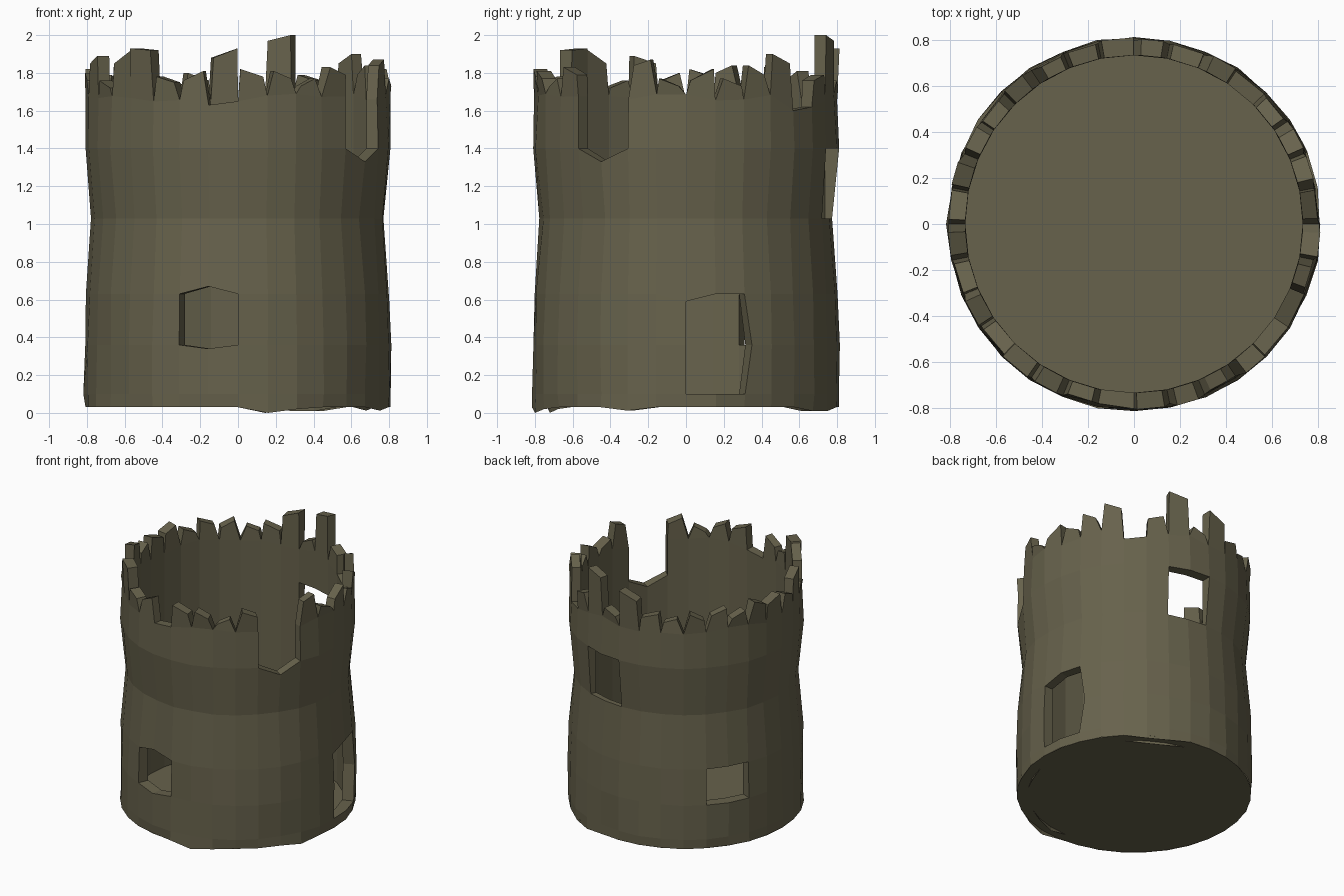
import bpy, bmesh, math, random

if "Cube" in bpy.data.objects:
    bpy.data.objects.remove(bpy.data.objects["Cube"])

random.seed(4)
N = 32                     # wall segments around
STEP = 2 * math.pi / N
R_IN = 0.735

# wall profile: (outer radius, height) per ring
ROWS = [(0.81, 0.03), (0.813, 0.10), (0.813, 0.36), (0.805, 0.63),
        (0.775, 1.03), (0.808, 1.40), (0.802, 1.66)]

# ring vertices that leave the regular grid: (column, row) -> (column, z)
MOVED = {(31, 0): (31, 0.03), (25, 0): (25, 0.0), (26, 0): (26, 0.02),
         (30, 0): (30, 0.012), (5, 0): (5, 0.01), (6, 0): (6, 0.01),
         (23, 3): (23, 0.67), (23, 2): (23, 0.34),      # front window
         (0, 3): (0, 0.59), (2, 2): (2.25, 0.36),       # side doorway
         (29, 5): (29, 1.33), (4, 6): (4, 1.60), (5, 6): (5, 1.62),
         (23, 6): (23, 1.63), (24, 6): (24, 1.65)}

# openings: (column, row) cells left out of the wall
HOLES = {(c, r) for cols, rows in (((22, 23), (2,)),    # front window
                                   ((0, 1), (1, 2)),    # side doorway
                                   ((12, 13), (2,)),    # left window
                                   ((6, 7), (4,)),      # upper back window
                                   ((28, 29), (5,)))    # broken gap in the rim
         for c in cols for r in rows}

# broken teeth, one per segment: heights of the two top corners (0 = missing)
TEETH = [(1.76, 1.82), (1.77, 1.73), (1.84, 1.79), (1.90, 1.85),
         (0, 0), (1.76, 1.79), (2.00, 1.97), (1.76, 1.72),
         (1.93, 1.88), (1.76, 1.80), (1.74, 1.77), (1.81, 1.76),
         (1.79, 1.83), (1.75, 1.79), (1.84, 1.80), (1.78, 1.82),
         (1.80, 1.76), (1.85, 1.89), (1.76, 1.72), (1.85, 1.92),
         (1.93, 1.92), (1.78, 1.75), (1.76, 1.81), (0, 0),
         (1.82, 1.78), (1.81, 1.77), (1.73, 1.77), (1.83, 1.79),
         (0, 0), (0, 0), (1.84, 1.87), (1.77, 1.73)]

jitter = [[random.uniform(-0.006, 0.006) for _ in ROWS] for _ in range(N)]
rim = [random.uniform(-0.015, 0.03) for _ in range(N)]

bm = bmesh.new()
outer, inner = {}, {}


def add_point(key, col, r, z):
    """Make the outer and inner vertex of one wall point."""
    if key not in outer:
        a = col * STEP
        outer[key] = bm.verts.new((r * math.cos(a), r * math.sin(a), z))
        inner[key] = bm.verts.new((R_IN * math.cos(a), R_IN * math.sin(a), z))
    return key


def ring(c, r):
    c %= N
    col, z = MOVED.get((c, r), (c, ROWS[r][1] + (rim[c] if r == 6 else 0)))
    return add_point((c, r), col, ROWS[r][0] + jitter[c][r], z)


# wall cells
cells = [[ring(c, r), ring(c + 1, r), ring(c + 1, r + 1), ring(c, r + 1)]
         for c in range(N) for r in range(6) if (c, r) not in HOLES]

# teeth standing on the rim
for c, (h0, h1) in enumerate(TEETH):
    if h0:
        f0, f1 = random.uniform(0.03, 0.3), random.uniform(0.7, 0.97)
        if c == 19:
            f1 = 1.0
        if c in (6, 8, 20):
            f0, f1 = 0.02, 0.9
        rr = 0.802 + random.uniform(-0.008, 0.012)
        cells.append([ring(c, 6), ring(c + 1, 6),
                      add_point((c, 'b'), c + f1, rr, h1),
                      add_point((c, 'a'), c + f0, rr, h0)])
# the wide front-left tooth has no notch in it
cells.append([ring(20, 6), (20, 'a'), (19, 'b')])

# outer skin, inner skin, and the reveals along every open edge
edges = {(k[i], k[(i + 1) % len(k)]) for k in cells for i in range(len(k))}
for k in cells:
    bm.faces.new([outer[p] for p in k])
    bm.faces.new([inner[p] for p in reversed(k)])
for p, q in edges:
    if (q, p) not in edges and not (p[1] == 0 and q[1] == 0):
        bm.faces.new([outer[q], outer[p], inner[p], inner[q]])

mat = bpy.data.materials.new("olive_stone")
mat.diffuse_color = (0.135, 0.122, 0.072, 1)
mat.use_nodes = True
mat.node_tree.nodes["Principled BSDF"].inputs["Base Color"].default_value = mat.diffuse_color


def finish(name, mesh):
    me = bpy.data.meshes.new(name)
    mesh.to_mesh(me)
    mesh.free()
    me.materials.append(mat)
    bpy.context.collection.objects.link(bpy.data.objects.new(name, me))


finish("tower_wall", bm)

# floor disc closing the bottom
bm = bmesh.new()
bm.faces.new([bm.verts.new((0.81 * math.cos(i * STEP), 0.81 * math.sin(i * STEP), 0.03))
              for i in reversed(range(N))])
finish("floor", bm)
